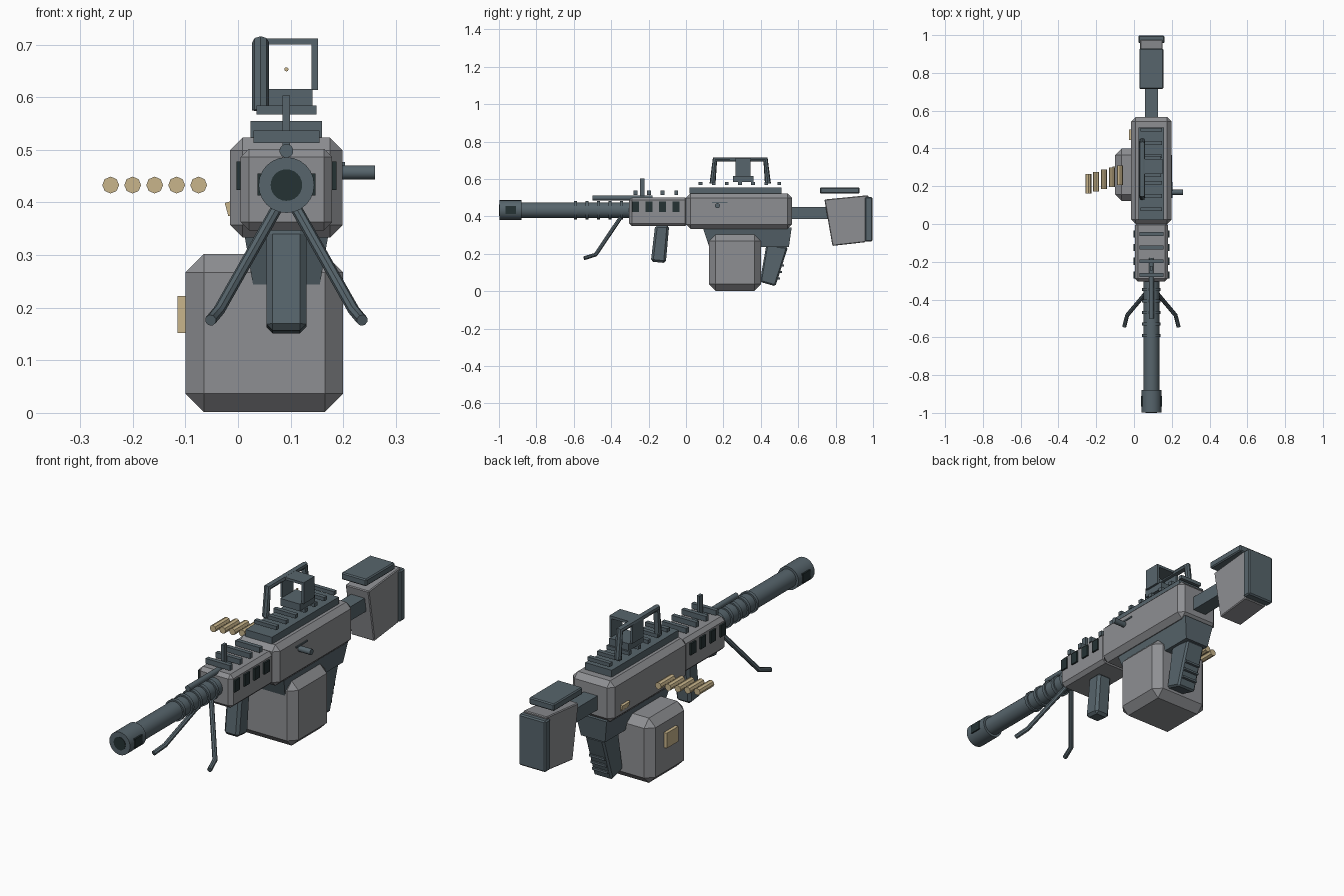
import bpy, bmesh, math
from mathutils import Vector

if "Cube" in bpy.data.objects:
    bpy.data.objects.remove(bpy.data.objects["Cube"])

CX = 0.092   # centre plane of the body
BZ = 0.433   # barrel axis height


def material(name, rgb):
    m = bpy.data.materials.new(name)
    m.use_nodes = True
    m.diffuse_color = (*rgb, 1)
    m.node_tree.nodes["Principled BSDF"].inputs["Base Color"].default_value = (*rgb, 1)
    return m


GREY = material("light grey", (0.27, 0.275, 0.29))
SLATE = material("slate metal", (0.095, 0.13, 0.15))
DARK = material("dark recess", (0.018, 0.032, 0.034))
BRASS = material("brass", (0.58, 0.46, 0.26))


def finish(name, bm, mat, bevel=0, smooth=False):
    bmesh.ops.recalc_face_normals(bm, faces=bm.faces)
    mesh = bpy.data.meshes.new(name)
    bm.to_mesh(mesh)
    bm.free()
    mesh.materials.append(mat)
    ob = bpy.data.objects.new(name, mesh)
    bpy.context.collection.objects.link(ob)
    if bevel:
        mod = ob.modifiers.new("chamfer", "BEVEL")
        mod.width, mod.segments = bevel, 1
    if smooth:
        bpy.ops.object.select_all(action="DESELECT")
        ob.select_set(True)
        bpy.context.view_layer.objects.active = ob
        bpy.ops.object.shade_smooth_by_angle(angle=math.radians(40))
    return ob


def box(name, x, y, z, mat, bevel=0):
    """Box from three (low, high) ranges."""
    return slab(name, [(y[0], z[0]), (y[1], z[0]), (y[1], z[1]), (y[0], z[1])], x, mat, bevel)


def slab(name, outline, x, mat, bevel=0):
    """Side outline of (y, z) points extruded across x."""
    bm = bmesh.new()
    face = bm.faces.new([bm.verts.new((x[0], y, z)) for y, z in outline])
    side = bmesh.ops.extrude_face_region(bm, geom=[face])
    verts = [v for v in side["geom"] if isinstance(v, bmesh.types.BMVert)]
    bmesh.ops.translate(bm, verts=verts, vec=(x[1] - x[0], 0, 0))
    return finish(name, bm, mat, bevel)


def mid(half):
    return (CX - half, CX + half)


def rod(name, a, b, r, mat, sides=24, smooth=True):
    """Cylinder between two points."""
    a, b = Vector(a), Vector(b)
    bm = bmesh.new()
    bmesh.ops.create_cone(bm, cap_ends=True, segments=sides, radius1=r, radius2=r, depth=(b - a).length)
    turn = (b - a).to_track_quat("Z", "Y").to_matrix()
    bmesh.ops.rotate(bm, verts=bm.verts, matrix=turn)
    bmesh.ops.translate(bm, verts=bm.verts, vec=(a + b) / 2)
    return finish(name, bm, mat, smooth=smooth)


def barrel_part(name, y0, y1, r, mat=SLATE, z=BZ):
    return rod(name, (CX, y0, z), (CX, y1, z), r, mat)


def tube(name, points, r, mat):
    """Bent round bar built as a curve, converted to a mesh."""
    cu = bpy.data.curves.new(name, "CURVE")
    cu.dimensions, cu.bevel_depth, cu.bevel_resolution, cu.use_fill_caps = "3D", r, 2, True
    sp = cu.splines.new("POLY")
    sp.points.add(len(points) - 1)
    for p, co in zip(sp.points, points):
        p.co = (*co, 1)
    ob = bpy.data.objects.new(name, cu)
    bpy.context.collection.objects.link(ob)
    bpy.context.view_layer.update()
    mesh = bpy.data.meshes.new_from_object(ob.evaluated_get(bpy.context.evaluated_depsgraph_get()))
    bpy.data.objects.remove(ob)
    bm = bmesh.new()
    bm.from_mesh(mesh)
    bpy.data.meshes.remove(mesh)
    return finish(name, bm, mat, smooth=True)


# Main bodies
box("receiver", mid(0.107), (0.0, 0.567), (0.333, 0.523), GREY, 0.024)
box("handguard", mid(0.087), (-0.305, 0.01), (0.347, 0.502), GREY, 0.016)
for i in range(4):
    y = -0.27 + i * 0.0725
    box(f"vent_{i + 1}", mid(0.095), (y - 0.019, y + 0.019), (0.424, 0.478), DARK)

# Barrel, muzzle and gas tube
barrel_part("barrel", -0.9, -0.29, 0.042)
for i in range(5):
    y = -0.59 + i * 0.061
    barrel_part(f"barrel_ring_{i + 1}", y - 0.008, y + 0.008, 0.049)
barrel_part("muzzle", -0.998, -0.88, 0.053)
barrel_part("bore", -1.0, -0.99, 0.03, DARK)
box("muzzle_port", mid(0.055), (-0.965, -0.91), (0.413, 0.455), DARK)
barrel_part("gas_tube", -0.5, -0.18, 0.013, z=0.498)

# Rails with crossbars
for i in range(4):
    y = -0.27 + i * 0.0725
    box(f"front_rail_bar_{i + 1}", mid(0.063), (y - 0.01, y + 0.01), (0.513, 0.537), SLATE)
box("top_rail", mid(0.068), (0.02, 0.51), (0.523, 0.555), SLATE)
for i in range(7):
    y = 0.078 + i * 0.0702
    box(f"top_rail_bar_{i + 1}", mid(0.057), (y - 0.01, y + 0.01), (0.567, 0.584), SLATE)
box("front_sight", mid(0.007), (-0.245, -0.222), (0.505, 0.603), SLATE)

# Framed optic
box("optic_base", mid(0.05), (0.25, 0.36), (0.583, 0.616), SLATE)
for side, s in (("right", -1), ("left", 1)):
    x = CX + s * 0.054
    box(f"optic_{side}_wall", (x - 0.006, x + 0.006), (0.265, 0.345), (0.614, 0.712), SLATE)
box("optic_top", mid(0.06), (0.265, 0.345), (0.7, 0.712), SLATE)
rod("optic_bead", (CX, 0.3, 0.653), (CX, 0.306, 0.653), 0.004, BRASS, 8)

# Carry handle
tube("carry_handle", [(0.043, 0.142, 0.575), (0.043, 0.155, 0.704),
                      (0.043, 0.425, 0.704), (0.043, 0.438, 0.575)], 0.016, SLATE)

# Stock
box("stock_tube", mid(0.035), (0.55, 0.78), (0.385, 0.45), SLATE)
slab("stock_body", [(0.74, 0.49), (0.975, 0.513), (0.96, 0.262), (0.783, 0.242)], mid(0.06), GREY, 0.004)
box("butt_pad", mid(0.069), (0.957, 0.998), (0.266, 0.503), SLATE, 0.006)
box("cheek_rest", mid(0.064), (0.716, 0.928), (0.522, 0.555), SLATE, 0.005)

# Lower receiver, narrowing downwards
bm = bmesh.new()
rings = [[bm.verts.new(p) for p in [(CX - w, y0, z), (CX + w, y0, z), (CX + w, y1, z), (CX - w, y1, z)]]
         for w, y0, y1, z in ((0.08, 0.09, 0.565, 0.34), (0.062, 0.125, 0.55, 0.235))]
for ring in rings:
    bm.faces.new(ring)
for i in range(4):
    j = (i + 1) % 4
    bm.faces.new((rings[0][i], rings[0][j], rings[1][j], rings[1][i]))
finish("lower_receiver", bm, SLATE)

# Pistol grip with ribs on its back
slab("pistol_grip", [(0.43, 0.25), (0.545, 0.235), (0.478, 0.026), (0.395, 0.05)], mid(0.048), SLATE, 0.008)
for i in range(3):
    y, z = 0.497 + i * 0.011, 0.068 + i * 0.035
    box(f"grip_rib_{i + 1}", mid(0.04), (y - 0.012, y + 0.005), (z - 0.005, z + 0.005), SLATE)

# Foregrip
slab("foregrip", [(-0.165, 0.352), (-0.09, 0.352), (-0.108, 0.15), (-0.188, 0.158)], mid(0.038), SLATE, 0.012)

# Magazine with brass plate
box("magazine", (-0.1, 0.2), (0.122, 0.4), (0.002, 0.302), GREY, 0.035)
box("magazine_plate", (-0.115, -0.095), (0.22, 0.305), (0.152, 0.222), BRASS)

# Loose cartridges feeding the magazine side
for i in range(5):
    x, y = -0.242 + i * 0.0418, 0.213 + i * 0.0115
    rod(f"cartridge_{i + 1}", (x, y - 0.052, BZ), (x, y + 0.052, BZ), 0.016, BRASS, 8)

# Charging handle, its slot and the ejection flap
rod("charging_handle", (0.19, 0.168, 0.457), (0.26, 0.168, 0.457), 0.0135, SLATE, 16)
box("handle_slot", (0.197, 0.203), (0.138, 0.222), (0.47, 0.477), SLATE)
flap = box("ejection_flap", (-0.006, 0.006), (-0.028, 0.028), (-0.013, 0.013), BRASS)
flap.location, flap.rotation_euler = (-0.016, 0.473, 0.388), (0, math.radians(-15), 0)

# Bipod legs with angled feet
for side, s in (("right", -1), ("left", 1)):
    tube(f"bipod_{side}_leg", [(CX + s * 0.012, -0.345, 0.4), (CX + s * 0.128, -0.483, 0.195),
                               (CX + s * 0.144, -0.545, 0.176)], 0.011, SLATE)
